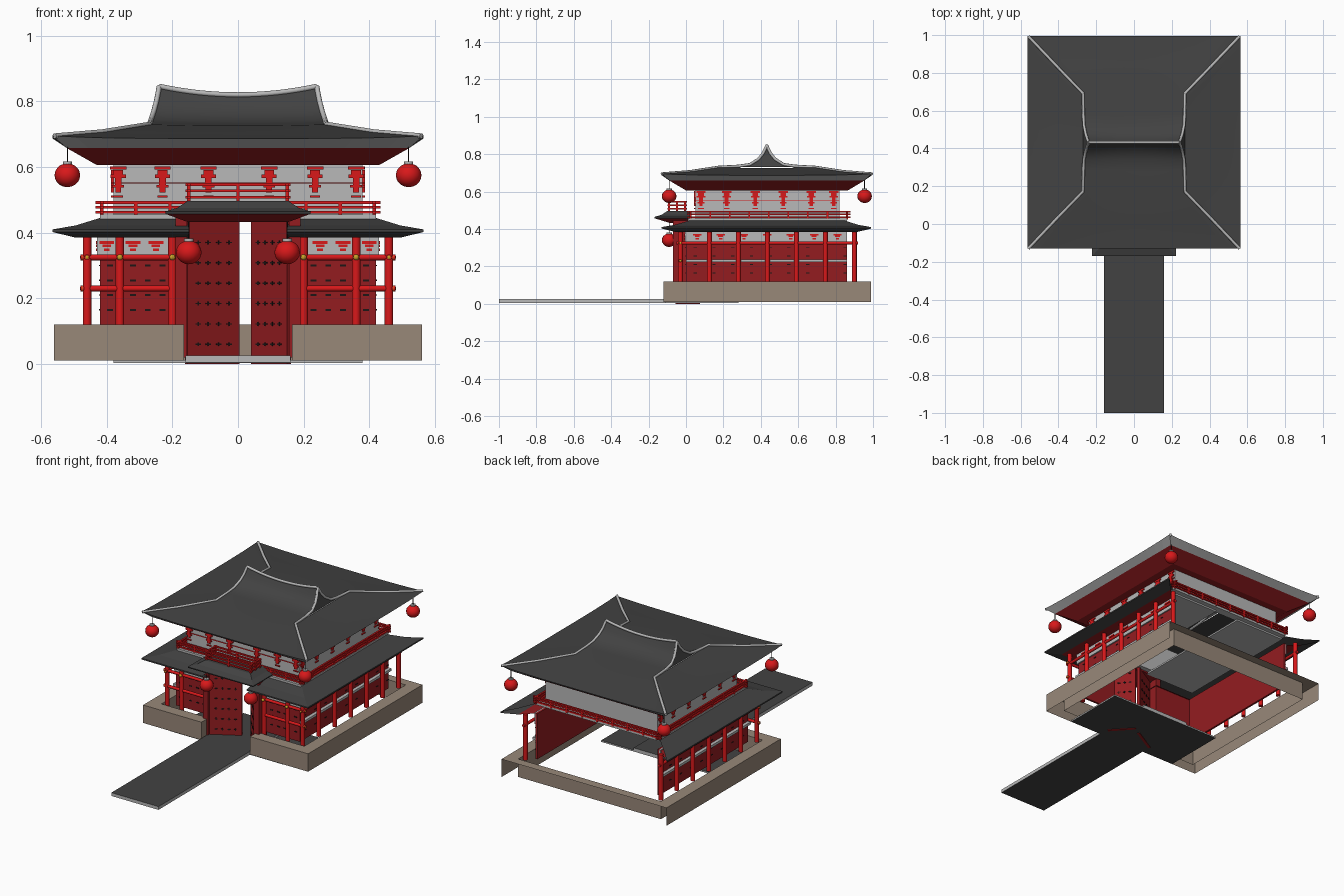
import bpy, bmesh, math
from mathutils import Vector, Matrix

if "Cube" in bpy.data.objects:
    bpy.data.objects.remove(bpy.data.objects["Cube"])

def mat(name, r, g, b):
    m = bpy.data.materials.new(name)
    lin = lambda c: ((c / 255 + 0.055) / 1.055) ** 2.4 if c > 10 else c / 255 / 12.92
    m.diffuse_color = (lin(r), lin(g), lin(b), 1)
    m.use_nodes = True
    m.node_tree.nodes["Principled BSDF"].inputs["Base Color"].default_value = m.diffuse_color
    return m

SLATE = mat("slate_grey", 66, 66, 66)
PALE = mat("pale_grey", 184, 184, 184)
RED = mat("bright_red", 216, 24, 26)
DARK = mat("dark_red", 148, 28, 32)
STONE = mat("brown_stone", 152, 136, 121)
GOLD = mat("gold", 200, 160, 40)
BLACK = mat("black", 28, 22, 22)

def finish(name, bm, *mats, smooth=False):
    me = bpy.data.meshes.new(name)
    bm.to_mesh(me)
    bm.free()
    ob = bpy.data.objects.new(name, me)
    bpy.context.collection.objects.link(ob)
    for m in mats:
        me.materials.append(m)
    if smooth:
        bpy.context.view_layer.objects.active = ob
        ob.select_set(True)
        bpy.ops.object.shade_smooth_by_angle(angle=math.radians(40))
        ob.select_set(False)
    return ob

def sheet(name, m, quads, smooth=False):
    bm = bmesh.new()
    for q in quads:
        bm.faces.new([bm.verts.new(p) for p in q])
    bmesh.ops.remove_doubles(bm, verts=bm.verts, dist=1e-5)
    bmesh.ops.recalc_face_normals(bm, faces=bm.faces)
    return finish(name, bm, m, smooth=smooth)

def boxes(name, m, items):
    """items: (x0, x1, y0, y1, z0, z1)"""
    bm = bmesh.new()
    for x0, x1, y0, y1, z0, z1 in items:
        M = Matrix.Translation(((x0 + x1) / 2, (y0 + y1) / 2, (z0 + z1) / 2)) @ \
            Matrix.Diagonal((abs(x1 - x0), abs(y1 - y0), abs(z1 - z0), 1))
        bmesh.ops.create_cube(bm, size=1, matrix=M)
    return finish(name, bm, m)

def rods(name, m, segs, r, n=12):
    bm = bmesh.new()
    for a, b in segs:
        a, b = Vector(a), Vector(b)
        M = Matrix.Translation((a + b) / 2) @ (b - a).to_track_quat('Z', 'Y').to_matrix().to_4x4()
        bmesh.ops.create_cone(bm, cap_ends=True, segments=n, radius1=r, radius2=r,
                              depth=(b - a).length, matrix=M)
    return finish(name, bm, m, smooth=True)

def balls(name, m, pts, r, flat=1.0):
    bm = bmesh.new()
    for p in pts:
        bmesh.ops.create_uvsphere(bm, u_segments=16, v_segments=10, radius=r,
                                  matrix=Matrix.Translation(p) @ Matrix.Diagonal((1, 1, flat, 1)))
    return finish(name, bm, m, smooth=True)

def rect(hx, y0, y1, z):
    return [(-hx, y0, z), (hx, y0, z), (hx, y1, z), (-hx, y1, z)]

def band(a, b, sides=(0, 1, 2, 3)):
    return [(a[i], a[(i + 1) % 4], b[(i + 1) % 4], b[i]) for i in sides]

S = (-1, 1)

# Path and threshold: slate top and bottom, pale edges
path = boxes("path", PALE, [(-.16, .16, -1, -.11, .005, .025), (-.38, .38, -.11, .28, .003, .012),
                            (-.16, .16, -.11, .28, .008, .025)])
path.data.materials.append(SLATE)
for f in path.data.polygons:
    f.material_index = int(abs(f.normal.z) > .5)

# Hollow stone base with a gap at the gate
quads = []
for s in S:
    o = [(s * .165, -.12), (s * .56, -.12), (s * .56, .99), (0, .99)]
    i = [(s * .165, -.05), (s * .485, -.05), (s * .485, .935), (0, .935)]
    for k in range(3):
        quads.append([(*o[k], .12), (*o[k + 1], .12), (*i[k + 1], .12), (*i[k], .12)])
        quads.append([(*i[k], .01), (*i[k + 1], .01), (*i[k + 1], .12), (*i[k], .12)])
        if k < 2:
            quads.append([(*o[k], .01), (*o[k + 1], .01), (*o[k + 1], .12), (*o[k], .12)])
    quads.append([(*o[0], .01), (*i[0], .01), (*i[0], .12), (*o[0], .12)])
sheet("stone_base", STONE, quads)

# Lower walls in dark red with a pale frieze plate outside
lower, frieze, trim, studs = [], [], [], []
for s in S:
    lower += [(s * .17, s * .42, .0, .012, .11, .39), (s * .408, s * .42, .012, .86, .11, .39)]
    frieze += [(s * .17, s * .43, -.006, 0, .322, .39), (s * .42, s * .428, 0, .86, .322, .39)]
    for z in (.165, .21, .255, .30):
        studs += [(s * (x - .009), s * (x + .009), -.003, 0, z - .003, z + .003) for x in (.23, .275, .32, .39)]
        studs += [(s * .42, s * .423, y - .009, y + .009, z - .002, z + .002)
                  for y in [.05 + .1 * k for k in range(9)]]
    for w, z in ((.045, .37), (.026, .36), (.018, .348)):
        trim += [(s * (x - w / 2), s * (x + w / 2), -.01, -.006, z - .004, z + .004) for x in (.25, .32, .4)]
        trim += [(s * .428, s * .432, y - w / 2, y + w / 2, z - .004, z + .004)
                 for y in [.06 + .125 * k for k in range(7)]]
boxes("lower_wall", DARK, lower)
boxes("lower_frieze", PALE, frieze)

# Columns, rails and gold joints
xs, ys = (.2, .36, .46), [-.03 + .155 * k for k in range(7)]
cols, rails, side_rails, joints = [], [], [], []
for s in S:
    cols += [((s * x, -.03, .11), (s * x, -.03, .39)) for x in xs]
    cols += [((s * .46, y, .11), (s * .46, y, .39)) for y in ys[1:]]
    rails += [((s * .19, -.03, z), (s * .48, -.03, z)) for z in (.23, .325)]
    rails.append(((s * .46, -.05, .325), (s * .46, .92, .325)))
    side_rails.append((s * .42, s * .44, .0, .86, .223, .238))
    joints += [(s * x, -.043, .325) for x in xs] + [(s * .473, -.03, z) for z in (.23, .325)]
rods("columns", RED, cols, .013)
rods("rails", RED, rails, .009)
boxes("side_ledge", PALE, side_rails)
balls("gold_joints", GOLD, joints, .009)

# Lower roof: front halves and both sides, open at the back
top, soffit = [], []
for s in S:
    out = [(s * .15, -.13), (s * .565, -.13), (s * .565, .99)]
    mid = [(s * .15, -.06), (s * .495, -.06), (s * .495, .92)]
    inn = [(s * .15, .02), (s * .42, .02), (s * .42, .85)]
    for k in (0, 1):
        for a, za, b, zb in ((out, .402, out, .41), (out, .41, mid, .422), (mid, .422, inn, .445), (out, .402, mid, .385)):
            top.append([(*a[k], za), (*a[k + 1], za), (*b[k + 1], zb), (*b[k], zb)])
        for a, za, b, zb in ((mid, .385, inn, .385),):
            soffit.append([(*a[k], za), (*a[k + 1], za), (*b[k + 1], zb), (*b[k], zb)])
sheet("lower_roof", SLATE, top)
sheet("lower_soffit", DARK, soffit)
boxes("upper_floor", PALE, [(s * .08, s * .42, .02, .83, .432, .442) for s in S])
boxes("balcony_floor", PALE, [(-.42, .42, .01, .06, .442, .455), (-.42, .42, .81, .86, .442, .455)] +
      [(s * .37, s * .42, .06, .81, .442, .455) for s in S])

# Upper walls with bracket ornament
boxes("upper_wall", PALE, [(-.38, .38, .05, .06, .455, .625), (-.38, .38, .81, .82, .455, .625)] +
      [(s * .37, s * .38, .06, .81, .455, .625) for s in S])
for w, z, h in ((.05, .597, .01), (.03, .584, .014), (.046, .572, .01), (.02, .556, .022),
                (.036, .541, .008), (.018, .53, .014), (.03, .51, .006)):
    trim += [(x - w / 2, x + w / 2, .043, .05, z - h / 2, z + h / 2) for x in (-.365, -.23, -.09, .095, .235, .36)]
    trim += [(s * .38, s * .387, y - w / 2, y + w / 2, z - h / 2, z + h / 2)
             for s in S for y in (.08, .217, .37, .52, .67, .79)]
trim.append((-.38, .38, .045, .05, .55, .553))
trim += [(s * .38, s * .385, .05, .82, .55, .553) for s in S]
boxes("red_brackets", RED, trim)

# Balcony railings: main ring and the small one over the gate
def railing(hx, y0, y1, zs, z0, over, n):
    out = []
    for z in zs:
        for y in (y0, y1):
            out.append((-hx - over, hx + over, y - .005, y + .005, z - .004, z + .004))
        for s in S:
            out.append((s * hx - .005, s * hx + .005, y0 - over, y1 + over, z - .004, z + .004))
    for k in range(n + 1):
        t = k / n
        x, y = hx * (2 * t - 1), y0 + (y1 - y0) * t
        for p in ((x, y0), (x, y1), (-hx, y), (hx, y)):
            out.append((p[0] - .005, p[0] + .005, p[1] - .005, p[1] + .005, z0, zs[-1] + .003))
    return out
boxes("balcony_railing", RED, railing(.415, .025, .86, (.462, .478, .492), .45, .02, 8))
boxes("gate_railing", RED, railing(.15, -.09, -.005, (.508, .528, .546), .495, .01, 2))

# Gate: side posts, half-open doors, roof
boxes("gate_posts", DARK, [(s * .155, s * .19, -.07, .012, .02, .45) for s in S])
for name, a, b in (("left_door", (-.158, -.05), (0, .04)), ("right_door", (.155, -.05), (.045, .07))):
    a, b = Vector((*a, 0)), Vector((*b, 0))
    d = (b - a).normalized()
    M = Matrix.Translation((a + b) / 2) @ Matrix.Rotation(math.atan2(d.y, d.x), 4, 'Z')
    L = (b - a).length
    door = boxes(name, DARK, [(-L / 2, L / 2, -.008, .008, 0, .44)])
    door.matrix_world = M
    pl = []
    for z in [.06 + .062 * k for k in range(6)]:
        for u in (-.3, -.1, .1, .3):
            for y in (-.011, .008):
                pl += [(u * L - .009, u * L + .009, y, y + .003, z - .002, z + .002),
                       (u * L - .002, u * L + .002, y, y + .003, z - .006, z + .006)]
    boxes(name + "_studs", BLACK, pl).matrix_world = M
boxes("wall_studs", BLACK, studs)
eave, eave2 = rect(.22, -.168, .03, .457), rect(.222, -.17, .03, .464)
mid, cap = rect(.185, -.13, .03, .476), rect(.155, -.1, .03, .496)
under = rect(.155, -.09, .03, .433)
sheet("gate_roof", SLATE, band(eave, eave2) + band(eave2, mid) + band(mid, cap) + [cap])
sheet("gate_soffit", DARK, band(under, eave) + [under])

# Upper roof: hipped skirt rising to a gabled ridge
CY, N = .432, 16
PROF = [(.562, .687, .565), (.41, .704, .415), (.26, .726, .27), (.15, .732, .268),
        (.09, .739, .265), (.045, .761, .256), (.02, .786, .248), (0, .820, .24)]  # distance, height, half length
def lift(i, t):
    return (.008 * t ** 4, .003 * t ** 4, .004 * t ** 2, .004 * t ** 2, .006 * t * t, .012 * t * t,
            .018 * t * t, .026 * t * t)[i]
def pt(i, t, side):
    d, z, h = PROF[i]
    z += lift(i, t)
    if side < 2:
        return (h * t, CY + (d if side else -d), z)
    return ((h if side == 3 else -h), CY + d * t, z)
T = [-1 + 2 * k / N for k in range(N + 1)]
quads = []
for side in range(4):
    for i in range(7 if side < 2 else 2):
        for k in range(N):
            quads.append([pt(i, T[k], side), pt(i, T[k + 1], side), pt(i + 1, T[k + 1], side), pt(i + 1, T[k], side)])
for t in S:  # gable ends
    for i in range(2, 7):
        q = [pt(i, t, 0), pt(i, t, 1), pt(i + 1, t, 1), pt(i + 1, t, 0)]
        quads.append(q if i < 6 else q[:3])
sheet("upper_roof", SLATE, quads, smooth=True)

# Pale eave rim and red soffit
low = rect(.522, CY - .52, CY + .52, .658)
rim = []
for side in range(4):
    for k in range(N):
        lows = [(.522 * t, CY + .52 * (1 if side else -1), .658) if side < 2 else
                (.522 * (1 if side == 3 else -1), CY + .52 * t, .658) for t in (T[k], T[k + 1])]
        rim.append([pt(0, T[k], side), pt(0, T[k + 1], side), lows[1], lows[0]])
sheet("eave_rim", PALE, rim)
sheet("upper_soffit", DARK, band(low, rect(.43, .0, .865, .606)) +
      band(rect(.43, .0, .865, .606), rect(.375, .055, .815, .606)))

# Ridge tiles along hips, gables and ridge
def tube(name, pts):
    cu = bpy.data.curves.new(name, 'CURVE')
    cu.dimensions = '3D'
    cu.bevel_depth, cu.bevel_resolution, cu.use_fill_caps = .008, 2, True
    sp = cu.splines.new('POLY')
    sp.points.add(len(pts) - 1)
    for p, c in zip(sp.points, pts):
        p.co = (*c, 1)
    cu.materials.append(PALE)
    bpy.context.collection.objects.link(bpy.data.objects.new(name, cu))
for t in S:
    for side in (0, 1):
        tube("hip_ridge", [pt(i, t * (.99 if i == 0 else 1), side) for i in range(8)])
tube("top_ridge", [pt(7, t, 0) for t in T])

# Lanterns with caps and hanging cords
big = [(s * .52, y, .575) for s in S for y in (-.09, .955)]
small = [(s * .15, -.09, .34) for s in S]
balls("lanterns", RED, big + small, .039, .93)
rods("lantern_caps", PALE, [((x, y, z + .032), (x, y, z + .042)) for x, y, z in big + small], .014)
rods("lantern_cords", BLACK, [((x, y, z + .04), (x, y, z + .095)) for x, y, z in big + small], .002, 6)
